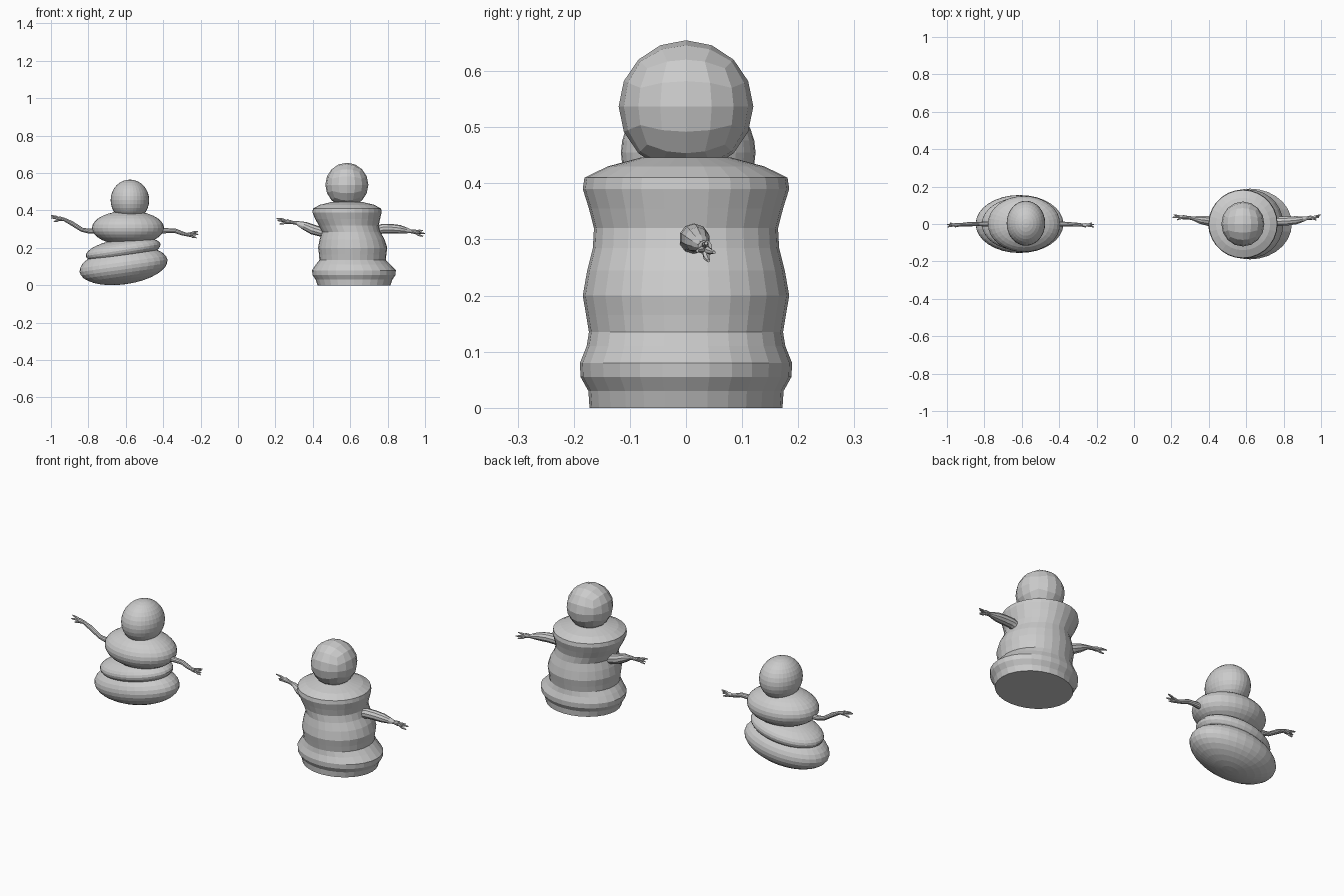
import bpy, bmesh, math
from mathutils import Vector, Matrix

if "Cube" in bpy.data.objects:
    bpy.data.objects.remove(bpy.data.objects["Cube"])


def finish(name, bm):
    bmesh.ops.recalc_face_normals(bm, faces=bm.faces[:])
    me = bpy.data.meshes.new(name)
    bm.to_mesh(me)
    bm.free()
    ob = bpy.data.objects.new(name, me)
    bpy.context.collection.objects.link(ob)
    return ob


def ball(name, loc, radii, tilt=0):
    bm = bmesh.new()
    bmesh.ops.create_uvsphere(bm, u_segments=32, v_segments=16, radius=1)
    m = (Matrix.Translation(loc) @ Matrix.Rotation(math.radians(tilt), 4, 'Y')
         @ Matrix.Diagonal((*radii, 1)))
    bmesh.ops.transform(bm, matrix=m, verts=bm.verts[:])
    return finish(name, bm)


def loft(bm, rings):
    loops = [[bm.verts.new(p) for p in r] for r in rings]
    n = len(loops[0])
    for a, b in zip(loops, loops[1:]):
        for i in range(n):
            j = (i + 1) % n
            bm.faces.new((a[i], a[j], b[j], b[i]))
    bm.faces.new(loops[0][::-1])
    bm.faces.new(loops[-1])


def tube(bm, pts, sides=8):
    # pts: (x, y, z, radius)
    cs = [Vector(p[:3]) for p in pts]
    rings = []
    for i, c in enumerate(cs):
        d = (cs[min(i + 1, len(cs) - 1)] - cs[max(i - 1, 0)]).normalized()
        u = d.cross(Vector((0, 1, 0))).normalized()
        v = d.cross(u)
        r = pts[i][3]
        rings.append([c + r * (math.cos(t) * u + math.sin(t) * v)
                      for t in (2 * math.pi * k / sides for k in range(sides))])
    loft(bm, rings)


def arm(name, pts, tips, sides=10):
    # limb ending at the palm, plus thin bent fingers reaching the tips
    bm = bmesh.new()
    tube(bm, pts, sides)
    palm = Vector(pts[-1][:3])
    start = Vector(pts[-2][:3]).lerp(palm, 0.6)
    for t in tips:
        t = Vector(t)
        mid = palm.lerp(t, 0.45) + Vector((0, 0, (t.z - palm.z) * 0.3))
        tube(bm, [(*start, .006), (*mid, .006), (*t, .003)], 6)
    return finish(name, bm)


# Smooth-bodied snow figure: stacked, tilted snowballs
ball("left_base", (-.612, 0, .104), (.237, .155, .099), -8)
ball("left_belly", (-.614, 0, .188), (.202, .140, .062), -9)
ball("left_chest", (-.588, 0, .306), (.193, .150, .092))
ball("left_head", (-.578, .004, .455), (.103, .12, .11))

arm("left_figure_outer_arm",
    [(-.74, 0, .29, .016), (-.80, 0, .29, .013), (-.835, 0, .297, .011),
     (-.89, -.002, .332, .012), (-.93, -.004, .352, .009), (-.958, -.006, .356, .013)],
    [(-1.0, -.002, .372), (-.998, -.016, .36), (-.985, -.006, .34), (-.985, .006, .365)])
arm("left_figure_inner_arm",
    [(-.43, 0, .29, .016), (-.375, 0, .292, .013), (-.335, -.002, .291, .012),
     (-.30, -.004, .278, .011), (-.275, -.006, .271, .009), (-.255, -.007, .271, .013)],
    [(-.215, -.002, .287), (-.213, -.016, .272), (-.222, -.006, .254), (-.225, .006, .275)])

# Faceted snow figure: lofted lumpy body (z, centre x, x radius, y radius)
profile = [(0, .62, .195, .172), (.03, .62, .205, .174), (.055, .62, .222, .188),
           (.08, .62, .224, .189), (.11, .615, .200, .177), (.135, .613, .178, .173),
           (.165, .613, .180, .178), (.20, .613, .185, .184), (.245, .61, .174, .176),
           (.285, .605, .156, .166), (.32, .592, .160, .164), (.355, .586, .174, .173),
           (.39, .583, .185, .184), (.41, .583, .182, .181), (.43, .583, .145, .14),
           (.446, .583, .08, .08)]
bm = bmesh.new()
loft(bm, [[(cx + rx * math.cos(a), ry * math.sin(a), z)
           for a in (math.tau * k / 28 for k in range(28))]
          for z, cx, rx, ry in profile])
finish("right_body", bm)

# Faceted head: a cube divided into a ball
bm = bmesh.new()
bmesh.ops.create_cube(bm, size=2)
bmesh.ops.subdivide_edges(bm, edges=bm.edges[:], cuts=3, use_grid_fill=True)
for v in bm.verts:
    d = Vector([math.tan(c * math.pi / 4) for c in v.co]).normalized()
    v.co = (.582 + d.x * .115, d.y * .12, .537 + d.z * .118)
finish("right_head", bm)

# Plump arms with thin wrists
arm("right_figure_inner_arm",
    [(.50, .012, .27, .02), (.445, .013, .285, .025), (.40, .016, .298, .027),
     (.355, .022, .318, .022), (.315, .03, .333, .011), (.29, .034, .336, .009),
     (.26, .036, .341, .013)],
    [(.206, .036, .357), (.212, .05, .346), (.222, .04, .328), (.23, .022, .345)])
arm("right_figure_outer_arm",
    [(.71, .012, .285, .022), (.775, .014, .303, .026), (.82, .016, .303, .025),
     (.865, .02, .299, .023), (.90, .026, .293, .016), (.922, .03, .289, .010),
     (.95, .034, .286, .013)],
    [(.99, .036, .293), (.998, .05, .277), (.99, .04, .262), (.975, .02, .28)])
